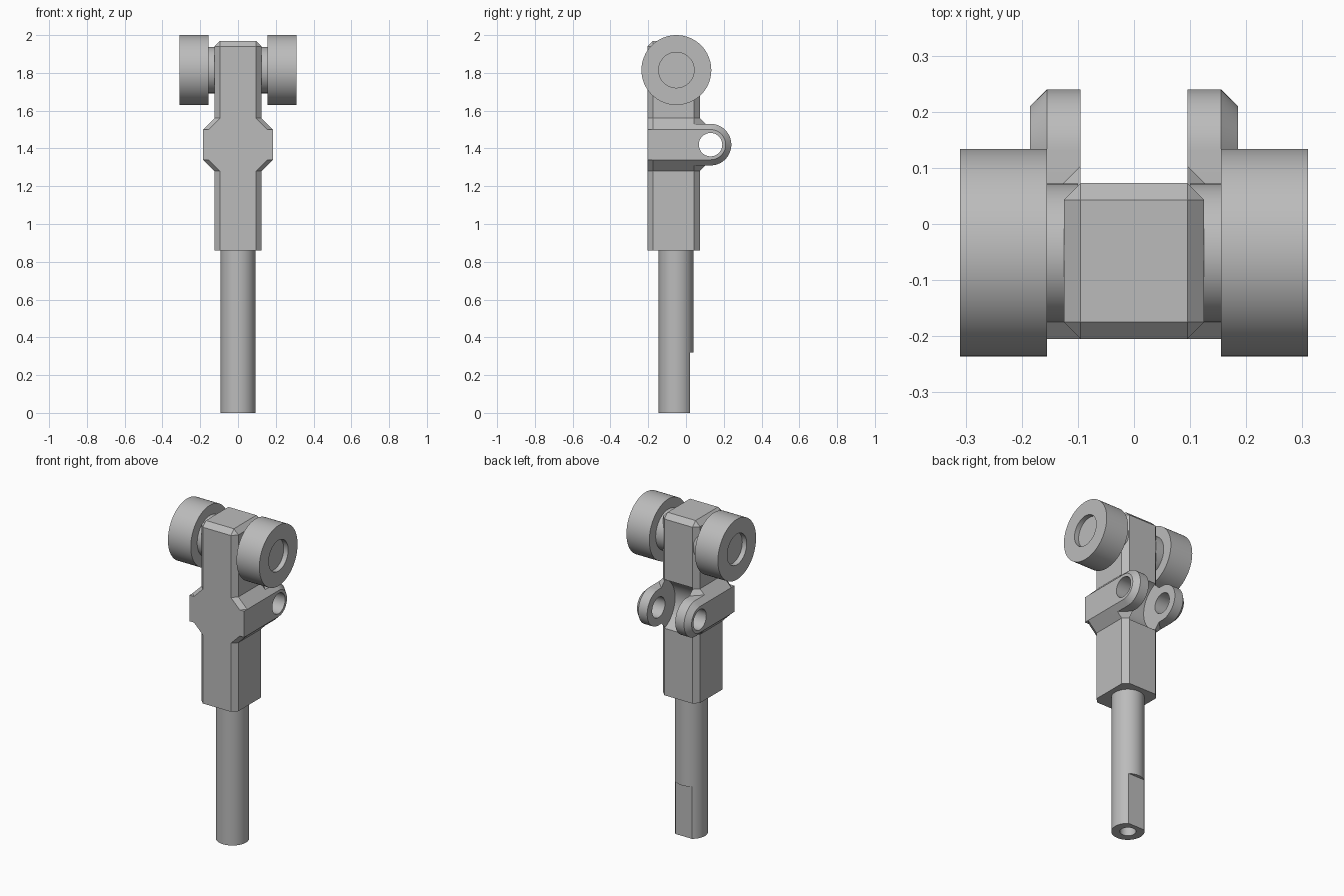
import bpy, bmesh
from math import pi, sin, cos, radians
from mathutils import Vector, Matrix

cube = bpy.data.objects.get("Cube")
if cube:
    bpy.data.objects.remove(cube, do_unlink=True)

grey = bpy.data.materials.new("plain grey")
grey.use_nodes = True
colour = (0.5, 0.5, 0.5, 1)
grey.diffuse_color = colour
grey.node_tree.nodes["Principled BSDF"].inputs["Base Color"].default_value = colour


def finish(name, bm):
    bmesh.ops.remove_doubles(bm, verts=bm.verts, dist=1e-5)
    bmesh.ops.recalc_face_normals(bm, faces=bm.faces)
    mesh = bpy.data.meshes.new(name)
    bm.to_mesh(mesh)
    bm.free()
    mesh.materials.append(grey)
    obj = bpy.data.objects.new(name, mesh)
    bpy.context.collection.objects.link(obj)
    return obj


def loft(name, sections):
    """Skin equal-length rings of points and cap both ends."""
    bm = bmesh.new()
    rings = [[bm.verts.new(p) for p in s] for s in sections]
    n = len(rings[0])
    for a, b in zip(rings, rings[1:]):
        for i in range(n):
            j = (i + 1) % n
            bm.faces.new((a[i], a[j], b[j], b[i]))
    bm.faces.new(rings[0])
    bm.faces.new(rings[-1])
    return finish(name, bm)


def lathe_x(name, profile, y, z, steps=64):
    """Solid turned about an x axis; profile holds (x, radius)."""
    turn = [2 * pi * i / steps for i in range(steps)]
    return loft(name, [[(x, y + r * cos(t), z + r * sin(t)) for t in turn]
                       for x, r in profile])


def cut(obj, cutter):
    cutter.hide_render = True
    mod = obj.modifiers.new("cut", 'BOOLEAN')
    mod.object = cutter
    mod.operation = 'DIFFERENCE'
    mod.solver = 'EXACT'
    bpy.context.view_layer.objects.active = obj
    bpy.ops.object.modifier_apply(modifier=mod.name)


def smooth(obj):
    bpy.ops.object.select_all(action='DESELECT')
    obj.select_set(True)
    bpy.context.view_layer.objects.active = obj
    bpy.ops.object.shade_smooth_by_angle(angle=radians(25))


FRONT, BACK, BEVEL = -0.205, 0.073, 0.03
EAR_Y, EAR_Z = 0.13, 1.42
WHEEL_Y, WHEEL_Z = -0.051, 1.815


def section(z, w, c, inset=0):
    """Rectangle of half width w with corners clipped by c."""
    w, f, b = w - inset, FRONT + inset, BACK - inset
    return [(x, y, z) for x, y in (
        (w - c, f), (w, f + c), (w, b - c), (w - c, b),
        (c - w, b), (-w, b - c), (-w, f + c), (c - w, f))]


# Cutters for the rounded gap between the ears and the pin hole
gap = lathe_x("gap_cutter", [(-0.095, 0.16), (0.095, 0.16)], EAR_Y, EAR_Z)
pin = lathe_x("pin_cutter", [(-0.4, 0.062), (0.4, 0.062)], EAR_Y, EAR_Z, 48)

# Body: clipped block with a wide cross section at ear height
body = loft("body", [
    section(0.86, 0.125, BEVEL), section(1.28, 0.125, BEVEL),
    section(1.34, 0.185, BEVEL), section(1.34, 0.185, 0),
    section(1.50, 0.185, 0), section(1.50, 0.185, BEVEL),
    section(1.56, 0.125, BEVEL), section(1.94, 0.125, BEVEL),
    section(1.97, 0.125, 0, BEVEL)])
cut(body, gap)
cut(body, pin)
smooth(body)


def ear_ring(x, r):
    arc = [-pi / 2 + pi * i / 32 for i in range(33)]
    pts = [(x, EAR_Y + r * cos(t), EAR_Z + r * sin(t)) for t in arc]
    return pts + [(x, 0.0, EAR_Z + r), (x, 0.0, EAR_Z - r)]


for side, label in ((1, "left"), (-1, "right")):
    # Ear with a bevelled outer rim
    ear = loft(label + "_ear", [ear_ring(side * 0.095, 0.11),
                                ear_ring(side * 0.155, 0.11),
                                ear_ring(side * 0.185, 0.08)])
    cut(ear, pin)
    smooth(ear)

    # Small sloped gussets where the ear meets the body
    for up, place in ((1, "upper"), (-1, "lower")):
        bm = bmesh.new()
        for x, y, h in ((0.125, 0.043, 0.14), (0.095, BACK, 0.14),
                        (0.095, 0.103, 0.11), (0.155, 0.043, 0.11),
                        (0.095, 0.043, 0.11), (0.095, 0.043, 0.14)):
            bm.verts.new((side * x, y, EAR_Z + up * h))
        bmesh.ops.convex_hull(bm, input=bm.verts)
        finish(label + "_" + place + "_gusset", bm)

    # Axle stub and wheel with a shallow hub recess
    smooth(lathe_x(label + "_axle", [(side * 0.1, 0.123), (side * 0.16, 0.123)],
                   WHEEL_Y, WHEEL_Z))
    smooth(lathe_x(label + "_wheel", [
        (side * 0.155, 0.185), (side * 0.31, 0.185),
        (side * 0.31, 0.094), (side * 0.28, 0.094)], WHEEL_Y, WHEEL_Z))


def rod(name, r, z0, z1, y):
    turn = [2 * pi * i / 64 for i in range(64)]
    return loft(name, [[(r * cos(t), y + r * sin(t), z) for t in turn]
                       for z in (z0, z1)])


# Shaft with a flat on the lower back and a bore in its end
shaft = rod("shaft", 0.092, 0, 0.88, -0.053)
bore = rod("bore_cutter", 0.045, -0.1, 0.3, -0.053)
bm = bmesh.new()
bmesh.ops.create_cube(bm, size=1, matrix=Matrix.Translation(
    Vector((0, 0.12, 0.11))) @ Matrix.Diagonal((0.4, 0.2, 0.42, 1)))
flat = finish("flat_cutter", bm)
cut(shaft, flat)
cut(shaft, bore)
smooth(shaft)

for cutter in (gap, pin, bore, flat):
    bpy.data.objects.remove(cutter, do_unlink=True)
